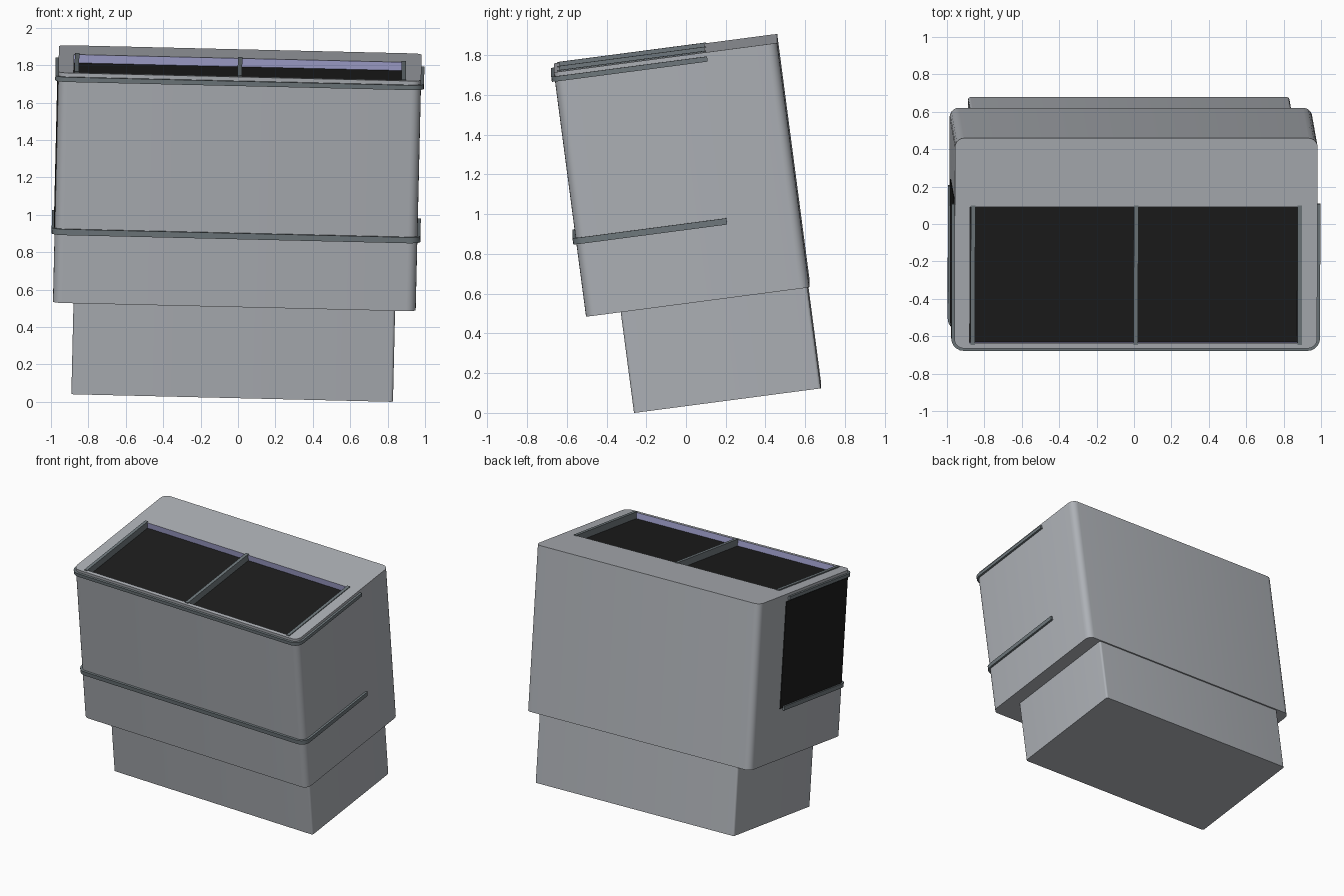
import bpy, bmesh, math
from mathutils import Matrix, Vector

if "Cube" in bpy.data.objects:
    bpy.data.objects.remove(bpy.data.objects["Cube"])


def material(name, rgb):
    m = bpy.data.materials.new(name)
    m.diffuse_color = (*rgb, 1)
    m.use_nodes = True
    m.node_tree.nodes["Principled BSDF"].inputs["Base Color"].default_value = m.diffuse_color
    return m


GREY = material("light_grey", (0.42, 0.44, 0.47))
DARK = material("slate_grey", (0.16, 0.19, 0.205))
BLACK = material("black", (0.012, 0.012, 0.012))
LILAC = material("lilac", (0.36, 0.36, 0.62))


def corner(cx, cy, r, a0, n=5):
    """Quarter arc of points starting at angle a0 (degrees)."""
    return [(cx + r * math.cos(math.radians(a0 + 90 * i / n)),
             cy + r * math.sin(math.radians(a0 + 90 * i / n))) for i in range(n + 1)]


def finish(name, bm, *mats):
    bmesh.ops.recalc_face_normals(bm, faces=bm.faces[:])
    me = bpy.data.meshes.new(name)
    bm.to_mesh(me)
    bm.free()
    ob = bpy.data.objects.new(name, me)
    bpy.context.collection.objects.link(ob)
    for m in mats:
        me.materials.append(m)
    return ob


def box(name, x0, x1, y0, y1, z0, z1, *mats, r=0):
    """Box with optionally rounded vertical corners."""
    if r:
        pts = (corner(x1 - r, y1 - r, r, 0) + corner(x0 + r, y1 - r, r, 90)
               + corner(x0 + r, y0 + r, r, 180) + corner(x1 - r, y0 + r, r, 270))
    else:
        pts = [(x0, y0), (x1, y0), (x1, y1), (x0, y1)]
    bm = bmesh.new()
    lo = [bm.verts.new((x, y, z0)) for x, y in pts]
    hi = [bm.verts.new((x, y, z1)) for x, y in pts]
    bm.faces.new(lo)
    bm.faces.new(hi)
    for i in range(len(pts)):
        j = (i + 1) % len(pts)
        bm.faces.new((lo[i], lo[j], hi[j], hi[i]))
    return finish(name, bm, *mats)


def rail(name, z0, z1, back):
    """U-shaped strip around the front and both sides of the body."""
    def path(hx, y0, r):
        return ([(-hx, back)] + corner(-hx + r, y0 + r, r, 180)
                + corner(hx - r, y0 + r, r, 270) + [(hx, back)])
    bm = bmesh.new()
    rows = []
    for hx, y0, r, z in ((0.986, -0.666, 0.066, z0), (0.986, -0.666, 0.066, z1),
                         (0.966, -0.646, 0.046, z1), (0.966, -0.646, 0.046, z0)):
        rows.append([bm.verts.new((x, y, z)) for x, y in path(hx, y0, r)])
    n = len(rows[0])
    for k in range(4):
        a, b = rows[k], rows[(k + 1) % 4]
        for i in range(n - 1):
            bm.faces.new((a[i], a[i + 1], b[i + 1], b[i]))
    bm.faces.new([r[0] for r in rows])
    bm.faces.new([r[-1] for r in rows])
    return finish(name, bm, DARK)


TOP, FLOOR = 1.755, 1.71
parts = []

# Plinth and main body
parts.append(box("plinth", -0.86, 0.86, -0.474, 0.474, 0, 0.514, GREY, r=0.015))
body = box("body", -0.97, 0.97, -0.65, 0.484, 0.514, TOP, GREY, LILAC, BLACK, r=0.05)
parts.append(body)

# Recessed top opening: lilac walls, black floor
cutter = box("opening_cutter", -0.888, 0.888, -0.622, 0.112, FLOOR, TOP + 0.1, GREY)
cutter.hide_render = True
mod = body.modifiers.new("opening", 'BOOLEAN')
mod.operation, mod.object, mod.solver = 'DIFFERENCE', cutter, 'EXACT'
bpy.context.view_layer.objects.active = body
bpy.ops.object.modifier_apply(modifier=mod.name)
bpy.data.objects.remove(cutter)
for p in body.data.polygons:
    c = p.center
    p.material_index = 0
    if abs(c.z - FLOOR) < 0.001:
        p.material_index = 2
    elif FLOOR < c.z < TOP - 0.001 and abs(c.x) < 0.9:
        p.material_index = 1

# Bars across the opening
for label, x in (("left", -0.872), ("middle", 0), ("right", 0.876)):
    parts.append(box(label + "_bar", x - 0.012, x + 0.012, -0.632, 0.122, FLOOR, TOP + 0.006, DARK))

# Wrap-around rails
parts.append(rail("upper_rail", 1.708, 1.734, 0.125))
parts.append(rail("lower_rail", 0.882, 0.914, 0.115))

# Dark panel on the left side
parts.append(box("side_panel", -0.975, -0.969, -0.61, 0.15, 0.9, 1.70, BLACK))

# Lean the whole model, then centre it on the ground
lean = Matrix.Rotation(math.radians(1.35), 4, 'Y') @ Matrix.Rotation(math.radians(7.5), 4, 'X')
for ob in parts:
    ob.data.transform(lean)
pts = [v.co for ob in parts for v in ob.data.vertices]
lo = Vector([min(p[i] for p in pts) for i in range(3)])
hi = Vector([max(p[i] for p in pts) for i in range(3)])
shift = Matrix.Translation((-(lo.x + hi.x) / 2, -(lo.y + hi.y) / 2, -lo.z))
for ob in parts:
    ob.data.transform(shift)
    bpy.ops.object.select_all(action='DESELECT')
    ob.select_set(True)
    bpy.context.view_layer.objects.active = ob
    bpy.ops.object.shade_smooth_by_angle(angle=math.radians(35))
